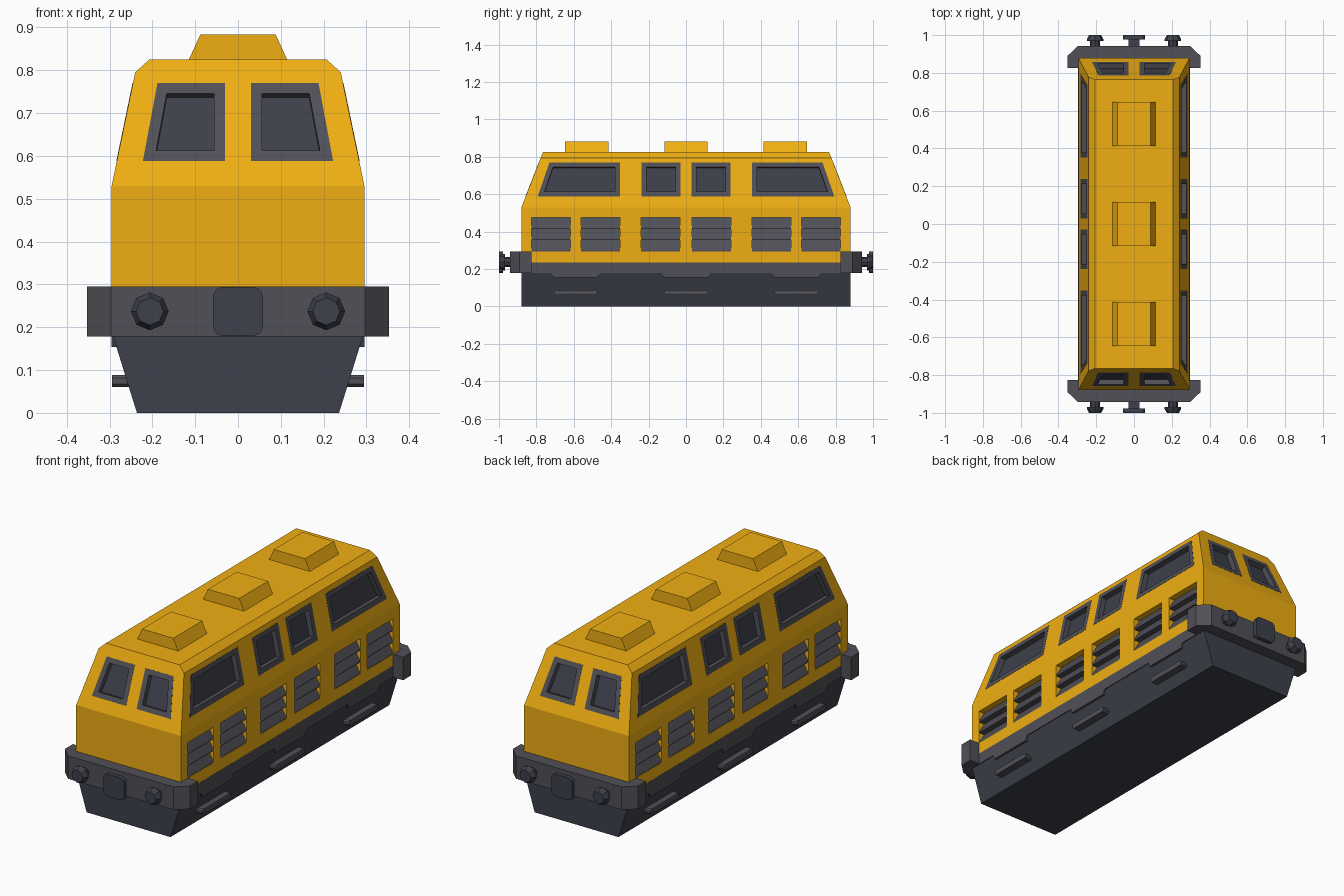
import bpy, bmesh, math
from mathutils import Vector

if "Cube" in bpy.data.objects:
    bpy.data.objects.remove(bpy.data.objects["Cube"])


def material(name, rgb):
    m = bpy.data.materials.new(name)
    m.diffuse_color = (*rgb, 1)
    m.use_nodes = True
    m.node_tree.nodes["Principled BSDF"].inputs["Base Color"].default_value = m.diffuse_color
    return m


YELLOW = material("yellow", (0.87, 0.43, 0.006))
GREY = material("grey", (0.08, 0.08, 0.095))
DARK = material("dark", (0.047, 0.052, 0.07))


def finish(name, bm, *mats):
    bmesh.ops.recalc_face_normals(bm, faces=bm.faces)
    me = bpy.data.meshes.new(name)
    bm.to_mesh(me)
    bm.free()
    for m in mats:
        me.materials.append(m)
    ob = bpy.data.objects.new(name, me)
    bpy.context.collection.objects.link(ob)
    return ob


def loft(bm, rings):
    """Skin closed rings of points and cap both ends; returns the last cap."""
    vs = [[bm.verts.new(p) for p in r] for r in rings]
    n = len(vs[0])
    for a, b in zip(vs, vs[1:]):
        for i in range(n):
            bm.faces.new((a[i], a[(i + 1) % n], b[(i + 1) % n], b[i]))
    bm.faces.new(vs[0])
    return bm.faces.new(vs[-1])


def along(axis, t, pts):
    f = {'x': lambda a, b: (t, a, b), 'y': lambda a, b: (a, t, b), 'z': lambda a, b: (a, b, t)}[axis]
    return [f(a, b) for a, b in pts]


def prism(bm, axis, pts, t0, t1):
    loft(bm, [along(axis, t0, pts), along(axis, t1, pts)])


def rect(a0, a1, b0, b1):
    return [(a0, b0), (a1, b0), (a1, b1), (a0, b1)]


# Yellow body shell with tapered upper half and chamfered roof
bm = bmesh.new()
loft(bm, [along('z', z, rect(-x, x, -y, y)) for x, y, z in
          [(.295, .88, .2), (.295, .88, .53), (.24, .777, .795), (.207, .765, .825)]])
body = finish("body", bm, YELLOW)

# Window outlines: (position, height) on the sloping walls
SIDE_SLOPE, END_SLOPE = .055 / .265, .115 / .295
Z0, Z1 = .588, .77
side_windows = [[(.353, Z0), (.793, Z0), (.73, Z1), (.353, Z1)], rect(.03, .238, Z0, Z1)]
end_window = [(.03, Z0), (.222, Z0), (.188, Z1), (.03, Z1)]


def on_wall(pts, side, sx, sy, d):
    slope = SIDE_SLOPE if side else END_SLOPE
    k = 1 / math.hypot(1, slope)
    out = []
    for u, z in pts:
        w = (.295 if side else .88) - (z - .53) * slope + d * k
        p = (w, u) if side else (u, w)
        out.append(Vector((p[0] * sx, p[1] * sy, z + d * k * slope)))
    return out


cut = bmesh.new()
signs = [(sx, sy) for sx in (-1, 1) for sy in (-1, 1)]
for side, outlines, name in ((True, side_windows, "side_windows"), (False, [end_window], "end_windows")):
    bm = bmesh.new()
    for pts in outlines:
        for sx, sy in signs:
            place = lambda d: on_wall(pts, side, sx, sy, d)
            loft(cut, [place(-.035), place(.04)])
            # frame with recessed glass
            face = loft(bm, [place(-.035), place(.001)])
            bmesh.ops.recalc_face_normals(bm, faces=bm.faces)
            bmesh.ops.inset_individual(bm, faces=[face], thickness=.026, use_even_offset=True)
            n = face.normal.copy()
            bmesh.ops.inset_individual(bm, faces=[face], thickness=0)
            bmesh.ops.translate(bm, verts=face.verts, vec=-n * .027)
            face.material_index = 1
    finish(name, bm, GREY, DARK)

# Louvred side vents, sawtooth slats
bm = bmesh.new()
saw = [(.25, .295)]
for i in range(3):
    z = .295 + .06 * i
    saw += [(.294, z), (.294, z + .006), (.262, z + .06)]
saw.append((.25, .475))
for y0, y1 in ((.032, .24), (.353, .562), (.617, .827)):
    for sx, sy in signs:
        prism(bm, 'y', [(x * sx, z) for x, z in saw], y0 * sy, y1 * sy)
        prism(cut, 'y', [(x * sx, z) for x, z in rect(.25, .34, .295, .475)], y0 * sy, y1 * sy)
finish("side_vents", bm, GREY)

# Cut window and vent openings
cutter = finish("opening_cutter", cut)
cutter.hide_render = True
mod = body.modifiers.new("openings", 'BOOLEAN')
mod.object, mod.operation, mod.solver = cutter, 'DIFFERENCE', 'EXACT'
bpy.context.view_layer.objects.active = body
bpy.ops.object.modifier_apply(modifier=mod.name)
bpy.data.objects.remove(cutter)

# Roof hatches
bm = bmesh.new()
for y in (-.53, 0, .53):
    prism(bm, 'y', [(-.117, .82), (.117, .82), (.088, .883), (-.088, .883)], y - .116, y + .116)
finish("roof_hatches", bm, YELLOW)

# Dark skirt below the body
bm = bmesh.new()
prism(bm, 'y', [(-.236, 0), (.236, 0), (.292, .18), (-.292, .18)], -.88, .88)
finish("skirt", bm, DARK)

# Sill band with hanging tabs, and side steps
bm = bmesh.new()
prism(bm, 'z', rect(-.2955, .2955, -.8795, .8795), .178, .236)
steps = bmesh.new()
for y in (-.59, 0, .59):
    for s in (-1, 1):
        prism(bm, 'x', [(y - .118, .154), (y + .118, .154), (y + .13, .18), (y - .13, .18)], .25 * s, .2955 * s)
        prism(steps, 'x', [(y - .117, .068), (y - .11, .061), (y + .11, .061), (y + .117, .068),
                           (y + .117, .081), (y + .11, .088), (y - .11, .088), (y - .117, .081)],
              .22 * s, .294 * s)
finish("sill_band", bm, GREY)
finish("side_steps", steps, GREY)

# Wrap-around bumper beams
bm = bmesh.new()
for s in (-1, 1):
    half = [(.29, .825), (.352, .825), (.352, .89), (.297, .942)]
    pts = half + [(-x, y) for x, y in reversed(half)]
    prism(bm, 'z', [(x, y * s) for x, y in pts], .178, .295)
finish("bumpers", bm, GREY)

# Octagonal buffers
bm = bmesh.new()
for sx, sy in signs:
    loft(bm, [along('y', y * sy, [(.206 * sx + r * math.cos(i * math.pi / 4), .237 + r * math.sin(i * math.pi / 4))
                                  for i in range(8)])
              for r, y in ((.027, .93), (.027, .968), (.044, .968), (.044, .978), (.032, 1))])
finish("buffers", bm, DARK)

# Couplers: rounded plate on a stub
bm = bmesh.new()
plate = []
for k, (cx, cz) in enumerate(((1, 1), (-1, 1), (-1, -1), (1, -1))):
    for j in range(4):
        a = math.pi / 2 * (k + j / 3)
        plate.append((.036 * cx + .022 * math.cos(a), .237 + .035 * cz + .022 * math.sin(a)))
for s in (-1, 1):
    prism(bm, 'y', plate, .978 * s, 1 * s)
    prism(bm, 'y', rect(-.028, .028, .21, .264), .93 * s, .98 * s)
finish("couplers", bm, DARK)
